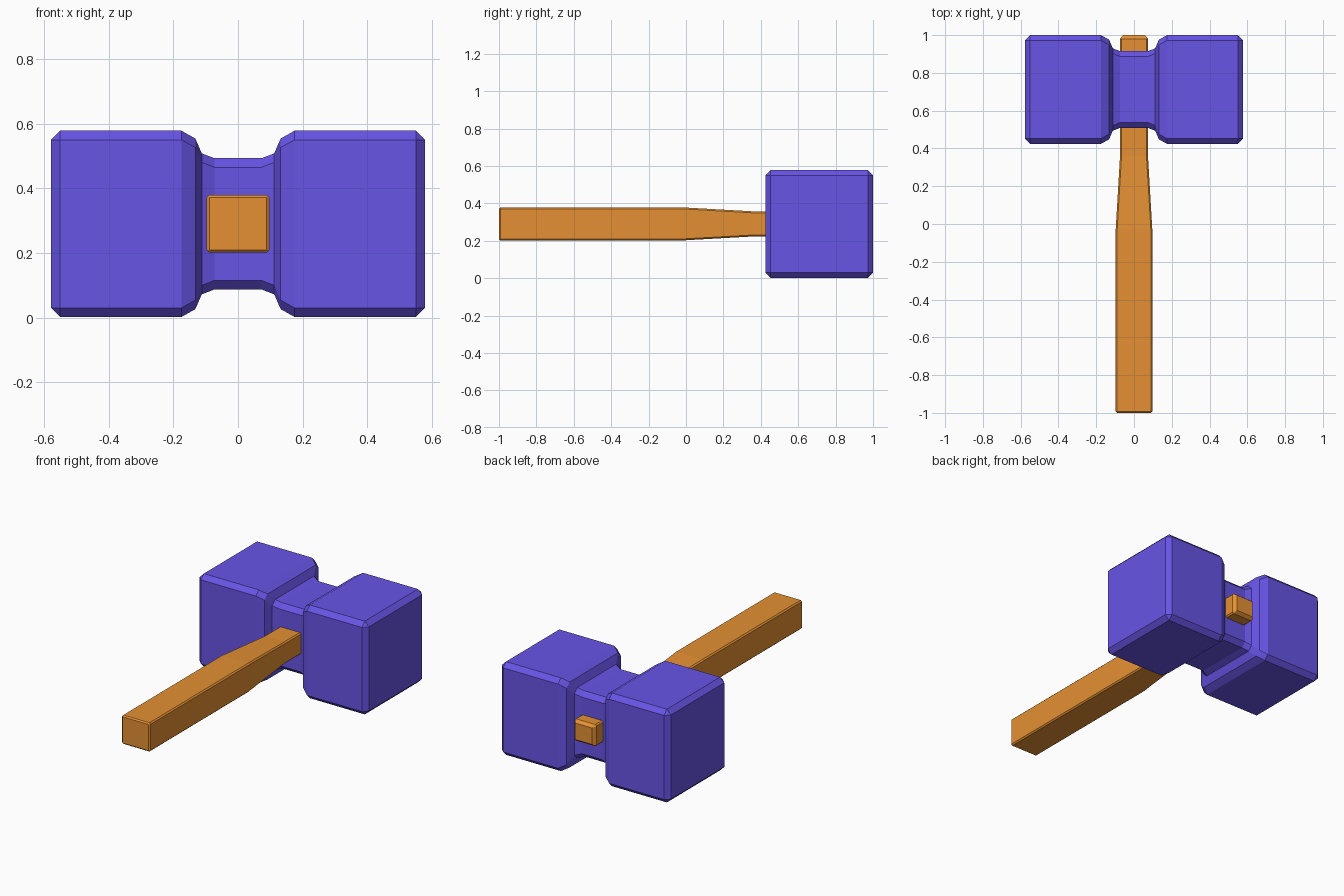
import bpy, bmesh
from mathutils import Vector

if "Cube" in bpy.data.objects:
    bpy.data.objects.remove(bpy.data.objects["Cube"])


def material(name, color):
    m = bpy.data.materials.new(name)
    m.diffuse_color = (*color, 1)
    m.use_nodes = True
    m.node_tree.nodes["Principled BSDF"].inputs["Base Color"].default_value = m.diffuse_color
    return m


def loft(name, rings, place, mat):
    """Skin chamfered rectangles; each ring is (position, half_a, half_b, chamfer)."""
    bm = bmesh.new()
    loops = []
    for t, a, b, c in rings:
        pts = [(a, b - c), (a - c, b), (c - a, b), (-a, b - c),
               (-a, c - b), (c - a, -b), (a - c, -b), (a, c - b)]
        loops.append([bm.verts.new(place(t, u, v)) for u, v in pts])
    for lo, hi in zip(loops, loops[1:]):
        for i in range(8):
            j = (i + 1) % 8
            bm.faces.new((lo[i], lo[j], hi[j], hi[i]))
    bm.faces.new(loops[0])
    bm.faces.new(loops[-1])
    bmesh.ops.remove_doubles(bm, verts=bm.verts[:], dist=1e-5)
    bmesh.ops.recalc_face_normals(bm, faces=bm.faces[:])
    me = bpy.data.meshes.new(name)
    bm.to_mesh(me)
    bm.free()
    me.materials.append(mat)
    ob = bpy.data.objects.new(name, me)
    bpy.context.collection.objects.link(ob)
    return ob


purple = material("purple", (0.136, 0.089, 0.79))
wood = material("wood", (0.78, 0.28, 0.033))

# Mallet head: two blocks joined by a narrow waist, mirrored about x = 0
half = [(0.578, 0.26, 0), (0.55, 0.288, 0.028), (0.175, 0.288, 0.028),
        (0.132, 0.264, 0.028), (0.112, 0.218, 0.028), (0.073, 0.203, 0.028)]
profile = [(-x, h, h, c) for x, h, c in half] + [(x, h, h, c) for x, h, c in reversed(half)]
loft("mallet_head", profile, lambda t, u, v: Vector((t, 0.712 + u, 0.29 + v)), purple)

# Handle: square grip tapering to a tail that pokes through the waist
grip = [(-1.0, 0.088, 0.081, 0), (-0.992, 0.097, 0.089, 0.008),
        (-0.03, 0.097, 0.089, 0.008), (0.36, 0.074, 0.067, 0.008),
        (0.98, 0.074, 0.067, 0.008), (1.0, 0.058, 0.051, 0)]
loft("handle", grip, lambda t, u, v: Vector((u, t, 0.29 + v)), wood)
